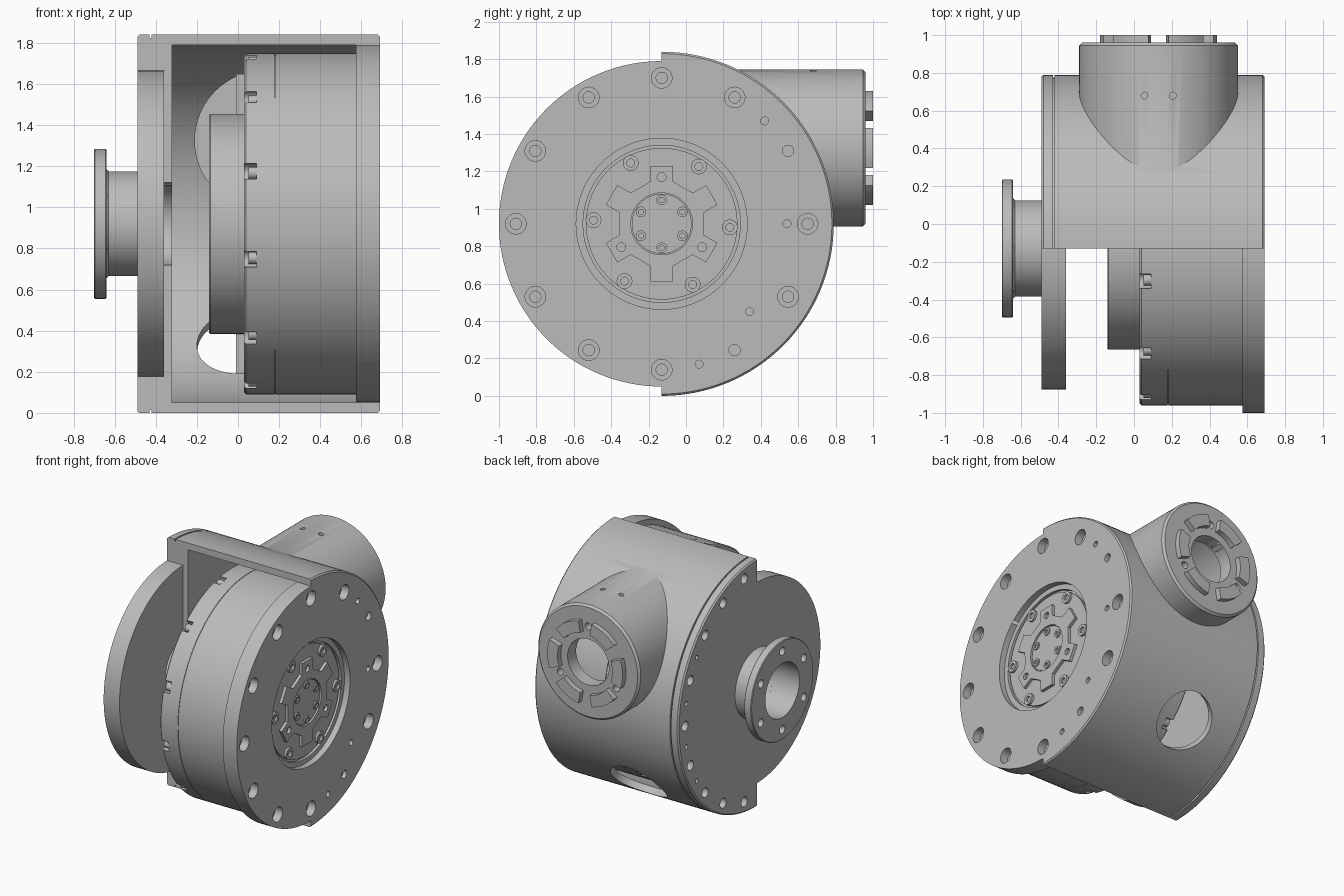
import bpy, bmesh, math
from mathutils import Vector, Matrix

if "Cube" in bpy.data.objects:
    bpy.data.objects.remove(bpy.data.objects["Cube"])

grey = bpy.data.materials.new("machined_grey")
grey.use_nodes = True
grey.diffuse_color = (0.5, 0.5, 0.5, 1)
grey.node_tree.nodes["Principled BSDF"].inputs["Base Color"].default_value = (0.5, 0.5, 0.5, 1)

CY, CZ = -0.13, 0.92             # main axis runs along x through here
PX, PZ = 0.13, 1.325             # rear pipe axis runs along y through here
X, Y = Vector((1, 0, 0)), Vector((0, 1, 0))
AXIS = Vector((0, CY, CZ))
PIPE = Vector((PX, 0, PZ))


def finish(name, bm):
    bmesh.ops.recalc_face_normals(bm, faces=bm.faces)
    mesh = bpy.data.meshes.new(name)
    bm.to_mesh(mesh)
    bm.free()
    mesh.materials.append(grey)
    ob = bpy.data.objects.new(name, mesh)
    bpy.context.collection.objects.link(ob)
    return ob


def lathe(name, profile, origin=AXIS, direction=X, n=128):
    """Revolve (radius, height) points; profiles off the axis close into a ring."""
    bm = bmesh.new()
    m = Matrix.Translation(origin) @ Vector(direction).to_track_quat('Z', 'Y').to_matrix().to_4x4()
    rings = []
    for r, h in profile:
        if r == 0:
            rings.append([bm.verts.new(m @ Vector((0, 0, h)))] * n)
        else:
            rings.append([bm.verts.new(m @ Vector((r * math.cos(i * math.tau / n),
                                                   r * math.sin(i * math.tau / n), h)))
                          for i in range(n)])
    pairs = list(zip(rings, rings[1:]))
    if profile[0][0] > 0:
        pairs.append((rings[-1], rings[0]))
    for a, b in pairs:
        for i in range(n):
            j = (i + 1) % n
            bm.faces.new(list(dict.fromkeys((a[i], a[j], b[j], b[i]))))
    return finish(name, bm)


def rod(name, r, a, b, origin=AXIS, direction=X, n=128, chamfer=0.0):
    c = chamfer
    pts = [(0, a), (r, a), (r, b), (0, b)] if not c else \
        [(0, a), (r - c, a), (r, a + c), (r, b - c), (r - c, b), (0, b)]
    return lathe(name, pts, origin, direction, n)


def box(name, lo, hi, matrix=Matrix()):
    lo, hi = Vector(lo), Vector(hi)
    bm = bmesh.new()
    bmesh.ops.create_cube(bm, size=1)
    for v in bm.verts:
        v.co = matrix @ ((lo + hi) / 2 + v.co * (hi - lo))
    return finish(name, bm)


def prism(name, points, offset):
    bm = bmesh.new()
    face = bm.faces.new([bm.verts.new(p) for p in points])
    new = bmesh.ops.extrude_face_region(bm, geom=[face])["geom"]
    bmesh.ops.translate(bm, vec=offset, verts=[v for v in new if isinstance(v, bmesh.types.BMVert)])
    return finish(name, bm)


def boolean(ob, cutter, op='DIFFERENCE'):
    mod = ob.modifiers.new("cut", 'BOOLEAN')
    mod.operation, mod.solver, mod.object = op, 'EXACT', cutter
    with bpy.context.temp_override(object=ob, active_object=ob, selected_objects=[ob]):
        bpy.ops.object.modifier_apply(modifier=mod.name)
    bpy.data.objects.remove(cutter)


def on_axis(r, deg, x=0):
    """Point around the main axis, angle measured from +y towards +z."""
    a = math.radians(deg)
    return Vector((x, CY + r * math.cos(a), CZ + r * math.sin(a)))


def on_pipe(r, deg, y=0):
    a = math.radians(deg)
    return Vector((PX + r * math.cos(a), y, PZ + r * math.sin(a)))


# Housing: drum-shaped shell merged with the rear pipe
housing = lathe("housing", [(0, -.49), (.91, -.49), (.92, -.48), (.92, -.43), (.905, -.43), (.905, -.42),
                            (.92, -.42), (.92, .68), (.91, .69), (0, .69)])
boolean(housing, rod("pipe", .42, 0, .96, PIPE, Y, chamfer=.015), 'UNION')
boolean(housing, rod("cavity", .87, -.32, .575))
# Open the front, leaving a full disc at each side
front = box("front_cut", (-1, -2, -1), (1, CY, 3))
boolean(front, rod("right_keep", .87, .575, 1.2))
boolean(front, rod("left_keep", .745, -1.2, -.36))
boolean(housing, front)
# Pipe bores, lower cable opening and left shaft bore
boolean(housing, rod("pipe_bore", .34, .2, .86, PIPE, Y))
boolean(housing, rod("pipe_mouth", .17, .8, 1.1, PIPE, Y, 64))
slant = math.radians(-43)
boolean(housing, rod("cable_opening", .21, .7, 1.1, AXIS + X * .01,
                     (0, math.cos(slant), math.sin(slant)), 64))
boolean(housing, rod("shaft_bore", .2, -.6, -.3, n=64))
# Stepped recess in the right face
boolean(housing, lathe("recess", [(0, .625), (.42, .625), (.42, .645), (.457, .645), (.457, .8), (0, .8)]))
# Counterbored holes around the right rim; two positions are plain
for deg in range(0, 360, 30):
    if deg in (30, 300):
        cutter = rod("hole", .03, .66, .75, on_axis(.78, deg), n=24)
    else:
        cutter = lathe("hole", [(0, .55), (.03, .55), (.03, .63), (.055, .63), (.055, .75), (0, .75)],
                       on_axis(.78, deg), n=32)
    boolean(housing, cutter)
for y, z in ((.42, 1.47), (.54, .92), (.34, .45), (.07, .17)):
    boolean(housing, rod("pin_hole", .021, .64, .75, Vector((0, y, z)), n=20))
# Holes around the left rim
for deg in (-80, -62, -44, -22, 0, 22, 44, 62, 80):
    boolean(housing, rod("hole", .036, -.6, -.42, on_axis(.84, deg), n=24))
for deg in (-33, -11, 11, 33):
    boolean(housing, rod("pin_hole", .016, -.6, -.45, on_axis(.84, deg), n=16))
# Small holes in the pipe: end face and top
for deg in (90, 210, 330):
    boolean(housing, rod("pin_hole", .026, .9, 1.1, on_pipe(.265, deg), Y, 20))
for x in (.055, .205):
    boolean(housing, rod("pin_hole", .018, 1.7, 1.8, Vector((x, .68, 0)), (0, 0, 1), 16))

# Raised arc lugs on the pipe end
for k in range(6):
    arc = [k * 60 - 20 + 5 * i for i in range(9)]
    pts = [on_pipe(.31, d, .95) for d in arc] + [on_pipe(.225, d, .95) for d in reversed(arc)]
    prism("pipe_lug", pts, Y * .05)

# Left output neck with its bolted flange
neck = lathe("neck_flange", [(.2, -.70), (.36, -.70), (.365, -.695), (.365, -.645), (.36, -.64), (.265, -.64),
                             (.255, -.63), (.255, -.48), (.2, -.48)])
for k in range(6):
    boolean(neck, rod("hole", .03, -.75, -.6, on_axis(.29, 60 * k + 30), n=24))

# Motor drum with a seam and screw notches on its inner edge
motor = lathe("motor_drum", [(0, .03), (.82, .03), (.83, .04), (.83, .178), (.825, .178), (.825, .182),
                             (.83, .182), (.83, .58), (0, .58)])
for k in range(12):
    deg = 12 + 30 * k
    boolean(motor, rod("notch", .042, -.1, .09, on_axis(.815, deg), n=24))
    rod("drum_screw", .03, .05, .1, on_axis(.80, deg), n=24)

# Encoder ring with connector sockets
encoder = rod("encoder_ring", .535, -.14, .04, chamfer=.005)
for deg in (15, 25, 38, 48):
    spin = Matrix.Translation(AXIS) @ Matrix.Rotation(math.radians(180 - deg), 4, 'X')
    boolean(encoder, box("socket", (-.05, .49, -.035), (.01, .6, .035), spin))
    for x in (-.035, -.012):
        box("connector_pin", (x, .48, -.02), (x + .012, .525, .02), spin)
boolean(encoder, rod("encoder_bore", .2, -.3, -.06, n=64))

# Half plate behind the encoder ring
plate = rod("back_plate", .73, -.01, .04)
boolean(plate, box("plate_cut", (-1, -2, -1), (1, CY, 3)))

# Right hub: round plate, six-armed star, centre cap and screws
rod("hub_plate", .405, .60, .638)
pts = []
for k in range(6):
    c = 90 + 60 * k
    pts += [on_axis(r, c + d, .63) for r, d in ((.235, -15), (.315, -11), (.315, 11), (.235, 15), (.225, 30))]
star = prism("hub_star", pts, X * .03)
boolean(star, rod("star_bore", .165, .5, .8, n=64))
for deg in (90, 210, 330):
    boolean(star, rod("star_hole", .024, .5, .8, on_axis(.25, deg), n=20))
rod("hub_cap", .16, .60, .65, n=64)


def screw(name, r, x, pos):
    lathe(name, [(0, x - .03), (r, x - .03), (r, x), (r * .5, x), (r * .5, x - .015), (0, x - .015)], pos, n=24)


for k in range(6):
    screw("cap_screw", .028, .66, on_axis(.128, 90 + 60 * k))
    screw("hub_screw", .042, .655, on_axis(.365, 57 + 60 * k))

# Smooth round surfaces while keeping edges crisp
bpy.ops.object.select_all(action='DESELECT')
for ob in bpy.context.scene.objects:
    if ob.type == 'MESH':
        ob.select_set(True)
        bpy.context.view_layer.objects.active = ob
bpy.ops.object.shade_smooth_by_angle(angle=math.radians(30))
